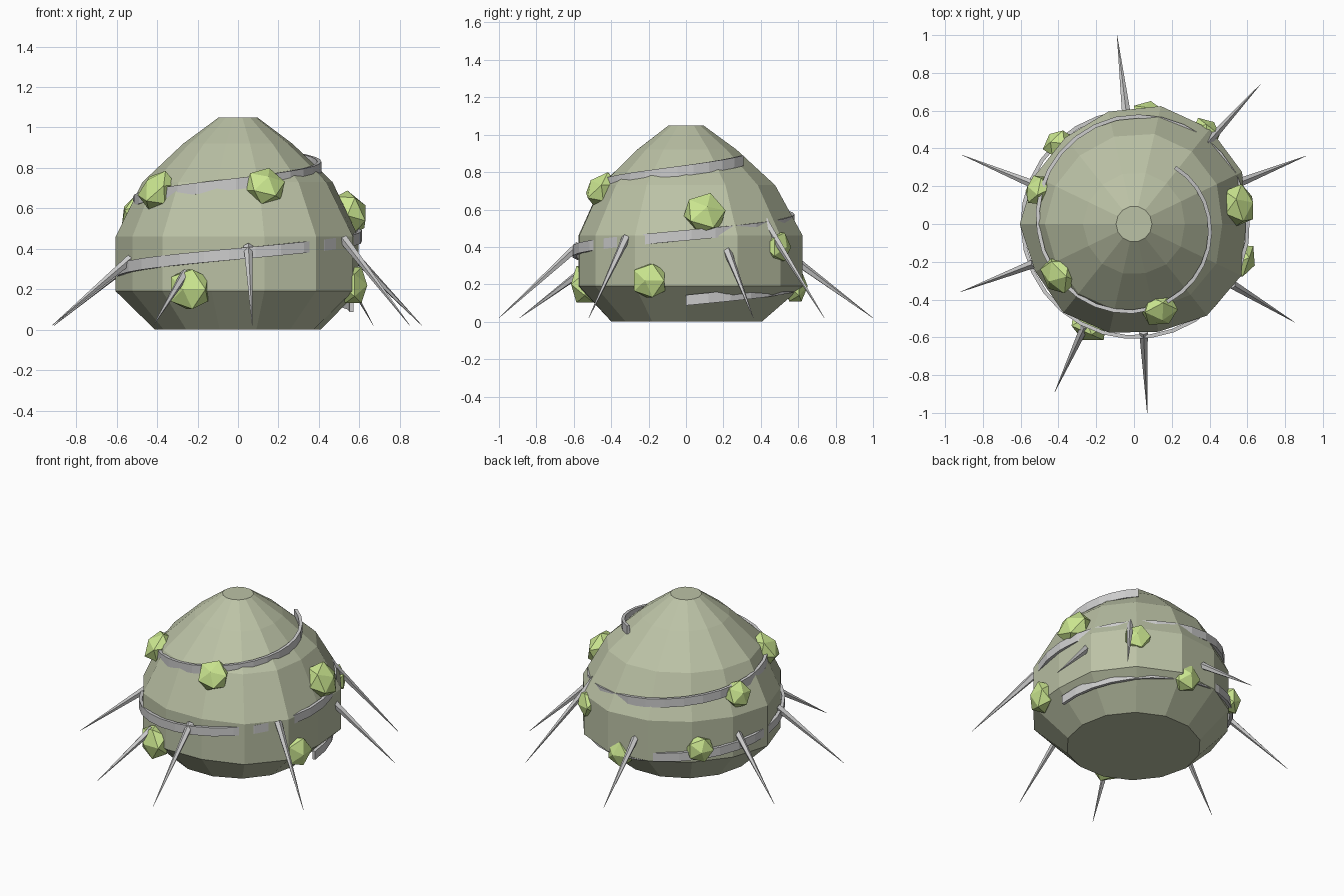
import bpy, bmesh, math
from mathutils import Vector, Matrix

if "Cube" in bpy.data.objects:
    bpy.data.objects.remove(bpy.data.objects["Cube"])


def material(name, color):
    m = bpy.data.materials.new(name)
    m.diffuse_color = color
    m.use_nodes = True
    m.node_tree.nodes["Principled BSDF"].inputs["Base Color"].default_value = m.diffuse_color
    return m


def make_object(name, bm, mat=None):
    bmesh.ops.recalc_face_normals(bm, faces=bm.faces)
    me = bpy.data.meshes.new(name)
    bm.to_mesh(me)
    bm.free()
    ob = bpy.data.objects.new(name, me)
    bpy.context.collection.objects.link(ob)
    if mat:
        me.materials.append(mat)
    return ob


def bridge(bm, loops):
    n = len(loops[0])
    for a, b in zip(loops, loops[1:]):
        for i in range(n):
            j = (i + 1) % n
            bm.faces.new((a[i], a[j], b[j], b[i]))
    bm.faces.new(loops[0])
    bm.faces.new(loops[-1])


olive = material("olive", (0.50, 0.54, 0.38, 1))
lime = material("lime", (0.60, 0.80, 0.28, 1))

# Body: faceted 14-sided dome, slightly uneven around its girth
SIDES = 14
girth = [.595, .635, .645, .64, .61, .585, .585, .605,
         .58, .60, .59, .585, .62, .63]
profile = [(0, .41, .2), (.19, .60, 1), (.46, .60, 1),
           (.73, .47, .6), (.92, .27, .4), (1.05, .095, 0)]
bm = bmesh.new()
loops = []
for z, r, uneven in profile:
    ring = []
    for i in range(SIDES):
        a = math.tau * i / SIDES
        rr = r * (1 + (girth[i] / .6 - 1) * uneven)
        ring.append(bm.verts.new((rr * math.cos(a), rr * math.sin(a), z)))
    loops.append(ring)
bridge(bm, loops)
make_object("body", bm, olive)

# Spiral band: flat ribbon rising counter-clockwise around the body
radius_at = [(.11, .57), (.2, .605), (.3, .60), (.38, .61), (.46, .615),
             (.56, .575), (.64, .515), (.72, .475), (.81, .41), (.87, .375)]


def band_radius(z):
    for (z0, r0), (z1, r1) in zip(radius_at, radius_at[1:]):
        if z <= z1:
            return r0 + (r1 - r0) * (z - z0) / (z1 - z0)
    return radius_at[-1][1]


bm = bmesh.new()
loops = []
STEPS, TURNS = 64, 2.15
for k in range(STEPS + 1):
    t = TURNS * k / STEPS
    a, z = math.tau * t, .115 + .347 * t
    r = band_radius(z)
    loops.append([bm.verts.new((q * math.cos(a), q * math.sin(a), z + h))
                  for q, h in ((r - .02, -.028), (r, -.028),
                               (r, .028), (r - .02, .028))])
bridge(bm, loops)
make_object("spiral_band", bm)

# Crystals: flattened icosahedra seated on the surface (x, y, z, radius)
crystals = [(-.24, -.54, .20, .115), (.135, -.455, .71, .105),
            (-.40, -.27, .69, .11), (.555, .10, .58, .12),
            (.57, -.195, .22, .105), (.385, .49, .40, .09),
            (.08, .585, .19, .095), (-.405, .43, .28, .09),
            (-.51, .18, .58, .09)]
for i, (x, y, z, r) in enumerate(crystals):
    normal = Vector((x, y, (z - .32) * 1.0 if z > .46 else 0))
    turn = normal.to_track_quat('Z', 'Y').to_matrix().to_4x4()
    bm = bmesh.new()
    bmesh.ops.create_icosphere(
        bm, subdivisions=1, radius=r,
        matrix=Matrix.Translation((x, y, z)) @ turn @ Matrix.Diagonal((1, 1, .7, 1)))
    make_object(f"crystal_{i + 1}", bm, lime)

# Spikes: thin cones slanting down to the ground (root, tip)
spikes = [((.05, -.57, .41), (.07, -1.0, .02)),
          ((-.26, -.54, .28), (-.42, -.89, .02)),
          ((-.53, -.21, .35), (-.92, -.36, .02)),
          ((-.51, .20, .35), (-.91, .365, .02)),
          ((-.04, .58, .33), (-.09, 1.0, .02)),
          ((.38, .42, .54), (.67, .74, .02)),
          ((.56, .22, .38), (.91, .36, .02)),
          ((.52, -.32, .45), (.85, -.52, .02))]
for i, (root, tip) in enumerate(spikes):
    root, tip = Vector(root), Vector(tip)
    d = tip - root
    bm = bmesh.new()
    bmesh.ops.create_cone(
        bm, cap_ends=True, segments=5, radius1=.024, radius2=.001, depth=d.length,
        matrix=Matrix.Translation((root + tip) / 2)
        @ d.to_track_quat('Z', 'Y').to_matrix().to_4x4())
    make_object(f"spike_{i + 1}", bm)
